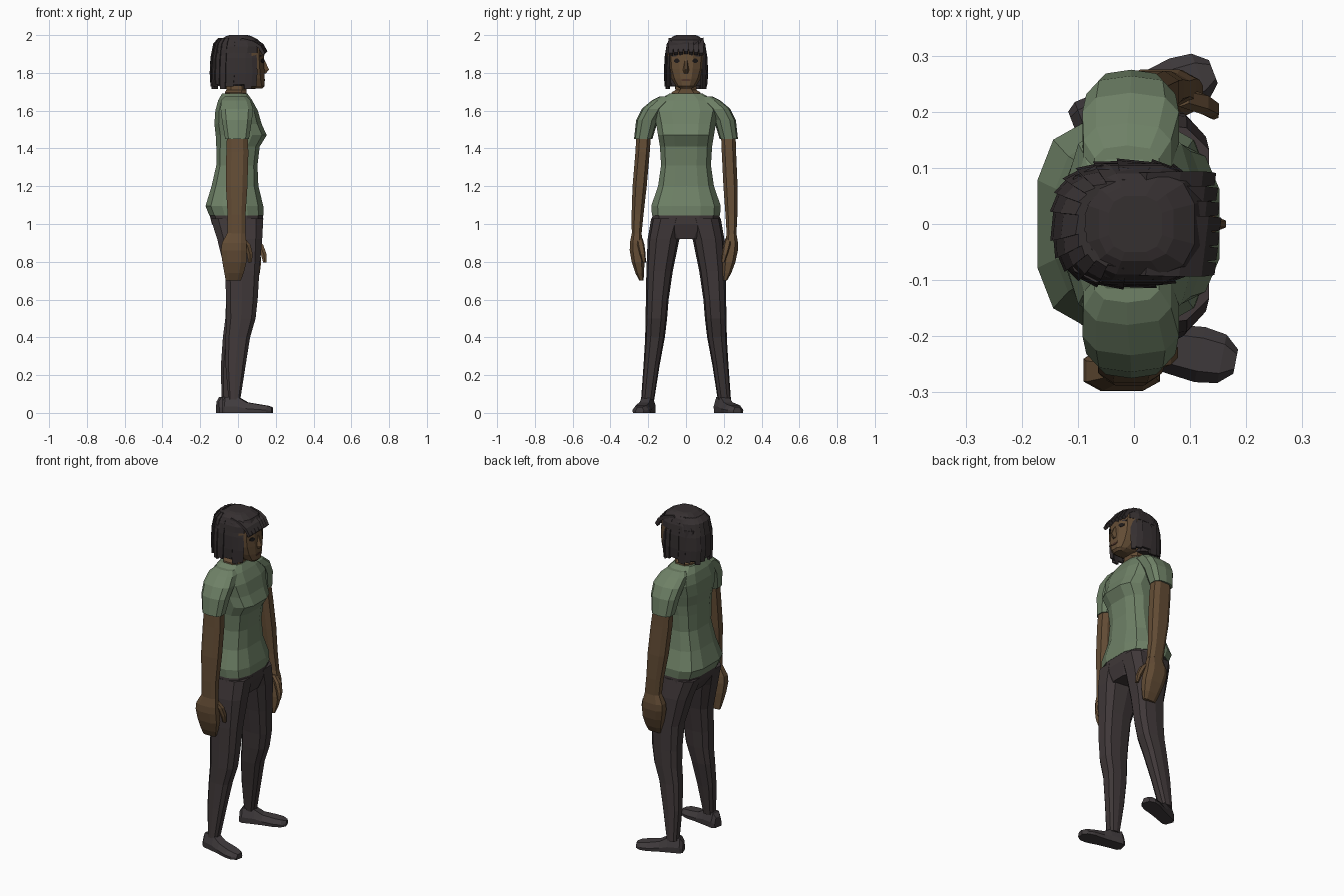
import bpy, math
from mathutils import Vector
from mathutils.bvhtree import BVHTree
import bmesh

if "Cube" in bpy.data.objects:
    bpy.data.objects.remove(bpy.data.objects["Cube"])


def material(name, r, g, b):
    m = bpy.data.materials.new(name)
    m.use_nodes = True
    m.diffuse_color = (r, g, b, 1)
    m.node_tree.nodes["Principled BSDF"].inputs["Base Color"].default_value = (r, g, b, 1)
    return m


GREEN = material("sage green cloth", .156, .218, .133)
PANTS = material("dark charcoal cloth", .05, .039, .04)
SHOE = material("dark shoe grey", .052, .044, .047)
SKIN = material("brown skin", .127, .074, .036)
HAIR = material("black brown hair", .036, .029, .03)
LIPS = material("dark lips", .075, .035, .022)
EYE = material("dark eye", .012, .01, .01)


def loft(name, rings, mat):
    """Skin a list of point rings and cap both ends."""
    bm = bmesh.new()
    vs = [[bm.verts.new(p) for p in ring] for ring in rings]
    n = len(rings[0])
    for a, b in zip(vs, vs[1:]):
        for i in range(n):
            j = (i + 1) % n
            bm.faces.new((a[i], a[j], b[j], b[i]))
    bm.faces.new(vs[0][::-1])
    bm.faces.new(vs[-1])
    bmesh.ops.recalc_face_normals(bm, faces=bm.faces)
    me = bpy.data.meshes.new(name)
    bm.to_mesh(me)
    bm.free()
    me.materials.append(mat)
    ob = bpy.data.objects.new(name, me)
    bpy.context.collection.objects.link(ob)
    return ob


def unit_ring(n, power):
    """Rounded box outline that fills -1..1 both ways."""
    pts = []
    for i in range(n):
        a = math.tau * (i + .5) / n
        pts.append([math.copysign(abs(v) ** power, v) for v in (math.cos(a), math.sin(a))])
    mx, my = max(p[0] for p in pts), max(p[1] for p in pts)
    return [(p[0] / mx, p[1] / my) for p in pts]


def body(name, rows, mat, n=12, power=.7, side=1, shift=lambda z: (0, 0)):
    """Stack level rings given as (z, back, front, y inner, y outer)."""
    rings = []
    for z, xb, xf, y0, y1 in rows:
        dx, dy = shift(z)
        rings.append([((xb + xf) / 2 + u * (xf - xb) / 2 + dx,
                       side * ((y0 + y1) / 2 + v * (y1 - y0) / 2 + dy), z)
                      for u, v in unit_ring(n, power)])
    return loft(name, rings, mat)


def centred(rows):
    return [(z, xb, xf, -w, w) for z, xb, xf, w in rows]


# Shirt body, hips and neck
body("shirt", centred([
    (1.045, -.152, .135, .18), (1.095, -.172, .134, .184), (1.2, -.14, .108, .148),
    (1.31, -.115, .103, .132), (1.41, -.115, .115, .138), (1.47, -.118, .152, .148),
    (1.53, -.125, .125, .158), (1.6, -.12, .105, .175), (1.655, -.105, .075, .15),
    (1.69, -.085, .05, .088)]), GREEN, power=.65)
body("hips", centred([(1.055, -.152, .134, .178), (1.0, -.138, .132, .18),
                      (.92, -.085, .11, .1)]), PANTS)
body("neck", centred([(1.66, -.07, .045, .085), (1.697, -.07, .045, .075),
                      (1.71, -.062, .045, .055), (1.78, -.06, .05, .052)]), SKIN, n=8)

# Limbs: the right leg stands ahead, the left arm swings forward
for side, word in ((1, "left"), (-1, "right")):
    left = side > 0

    def leg_shift(z):
        return (-max(0, .6 - z) * .07 if left else 0, 0)

    def arm_shift(z):
        d = max(0, 1.45 - z)
        return (d * .12, -d * .04) if left else (0, 0)

    body(word + "_sleeve", [
        (1.45, -.068, .058, .178, .275), (1.55, -.085, .074, .148, .264),
        (1.61, -.092, .08, .11, .234), (1.655, -.09, .066, .07, .18),
        (1.675, -.07, .045, .06, .14)], GREEN, n=10, side=side)
    body(word + "_arm", [
        (1.48, -.058, .05, .185, .262), (1.38, -.062, .055, .192, .268),
        (1.2, -.064, .05, .208, .283), (1.05, -.055, .04, .225, .288),
        (.95, -.055, .04, .235, .287)], SKIN, n=8, side=side, shift=arm_shift)
    body(word + "_hand", [
        (.96, -.052, .038, .237, .285), (.9, -.085, .045, .228, .297),
        (.86, -.09, .046, .223, .298), (.8, -.083, .045, .22, .288),
        (.74, -.072, .03, .222, .268), (.7, -.065, .015, .225, .247)],
        SKIN, n=8, side=side, shift=arm_shift)
    body(word + "_thumb", [
        (.925, .0, .035, .23, .262), (.89, .03, .066, .22, .258),
        (.84, .048, .078, .214, .245), (.795, .055, .072, .212, .23)],
        SKIN, n=6, side=side, shift=arm_shift)
    body(word + "_leg", [
        (1.03, -.145, .134, .0, .184), (.92, -.11, .128, .035, .203),
        (.75, -.068, .113, .07, .21), (.6, -.063, .104, .092, .212),
        (.5, -.06, .093, .1, .215), (.4, -.066, .064, .112, .216),
        (.25, -.066, .04, .14, .225), (.07, -.05, .012, .168, .238)],
        PANTS, n=10, side=side, shift=leg_shift)

    # Shoe: sections along its length, turned outwards
    ankle = Vector((-.05, .198, 0)) if left else Vector((-.02, -.206, 0))
    turn = math.radians(21 if left else -11)
    ahead = Vector((math.cos(turn), math.sin(turn), 0))
    across = Vector((-ahead.y, ahead.x, 0))
    rings = []
    for u, w, h in ((-.062, .026, .06), (-.045, .038, .085), (.025, .04, .082),
                    (.07, .042, .056), (.14, .05, .044), (.18, .044, .038), (.205, .022, .03)):
        rings.append([ankle + ahead * u + across * (w * a) + Vector((0, 0, h * b))
                      for a, b in ((-.95, 0), (.95, 0), (1, .4), (.6, 1), (-.6, 1), (-1, .4))])
    loft(word + "_shoe", rings, SHOE)

# Head
head = body("head", centred([
    (1.717, .06, .128, .03), (1.73, .0, .14, .052), (1.77, -.07, .141, .078),
    (1.82, -.09, .139, .095), (1.87, -.1, .137, .1), (1.93, -.1, .135, .1),
    (1.97, -.08, .1, .08)]), SKIN, power=.75)
skin_tree = BVHTree.FromPolygons([v.co for v in head.data.vertices],
                                 [tuple(p.vertices) for p in head.data.polygons])


def face_plate(name, y, z, w, h, mat, tilt=0, n=8, lift=.003):
    """Thin plate laid on the face."""
    rings = [[], []]
    for u, v in unit_ring(n, 1):
        py, pz = y + u * w, z + v * h + u * tilt
        x = skin_tree.ray_cast(Vector((1, py, pz)), Vector((-1, 0, 0)))[0].x
        for k, ring in enumerate(rings):
            ring.append((x - .003 + k * (lift + .003), py, pz))
    loft(name, rings, mat)


for side, word in ((1, "left"), (-1, "right")):
    face_plate(word + "_eye", side * .049, 1.864, .014, .011, EYE)
    face_plate(word + "_eyebrow", side * .051, 1.892, .024, .004, HAIR, -side * .003, n=4)
face_plate("mouth", 0, 1.762, .026, .006, LIPS)
loft("nose", [[(.13, -.008, 1.872), (.13, .008, 1.872), (.139, .004, 1.872), (.139, -.004, 1.872)],
              [(.13, -.02, 1.812), (.13, .02, 1.812), (.164, .006, 1.818), (.164, -.006, 1.818)],
              [(.13, -.015, 1.796), (.13, .015, 1.796), (.148, .006, 1.798), (.148, -.006, 1.798)]],
     SKIN)

# Hair: crown, inner back, hanging locks and fringe
body("hair_crown", centred([(1.905, -.13, .125, .108), (1.94, -.115, .125, .104),
                            (1.975, -.092, .108, .09), (1.995, -.062, .07, .066),
                            (2.0, -.045, .05, .05)]), HAIR)
body("hair_back", centred([(1.73, -.12, .03, .095), (1.8, -.13, .045, .104),
                           (1.92, -.125, .06, .104)]), HAIR)


def hair_point(a, r, z):
    c, s = math.cos(a), math.sin(a)
    sq = lambda v: math.copysign(abs(v) ** .75, v)
    return (-.008 + .134 * r * sq(c), .11 * r * sq(s), z)


LOCKS = 17
for i in range(LOCKS):
    a = math.radians(54 + 252 * i / (LOCKS - 1))
    half = math.radians(9.5)
    tip = 1.715 + .012 * (i % 3)
    rings = []
    for r, z, k in ((.68, 1.985, .9), (.88, 1.955, 1), (.99, 1.88, 1),
                    (1.02, 1.8, 1), (.99, tip, .8)):
        rings.append([hair_point(a - half * k, r, z), hair_point(a + half * k, r + .045, z),
                      hair_point(a + half * k, r - .08, z), hair_point(a - half * k, r - .1, z)])
    loft("hair_lock_%d" % (i + 1), rings, HAIR)

FRINGE = 7
for i in range(FRINGE):
    y = -.08 + .16 * i / (FRINGE - 1)
    bend = abs(y) * .12
    rings = []
    for x, z, w in ((.03, 1.992, .012), (.09, 1.977, .014), (.13, 1.952, .014),
                    (.153, 1.912, .011)):
        x, z = x - bend, z - bend * .9
        rings.append([(x, y - w, z), (x + .003, y + w, z + .003),
                      (x - .012, y + w, z - .012), (x - .012, y - w, z - .012)])
    loft("fringe_lock_%d" % (i + 1), rings, HAIR)
